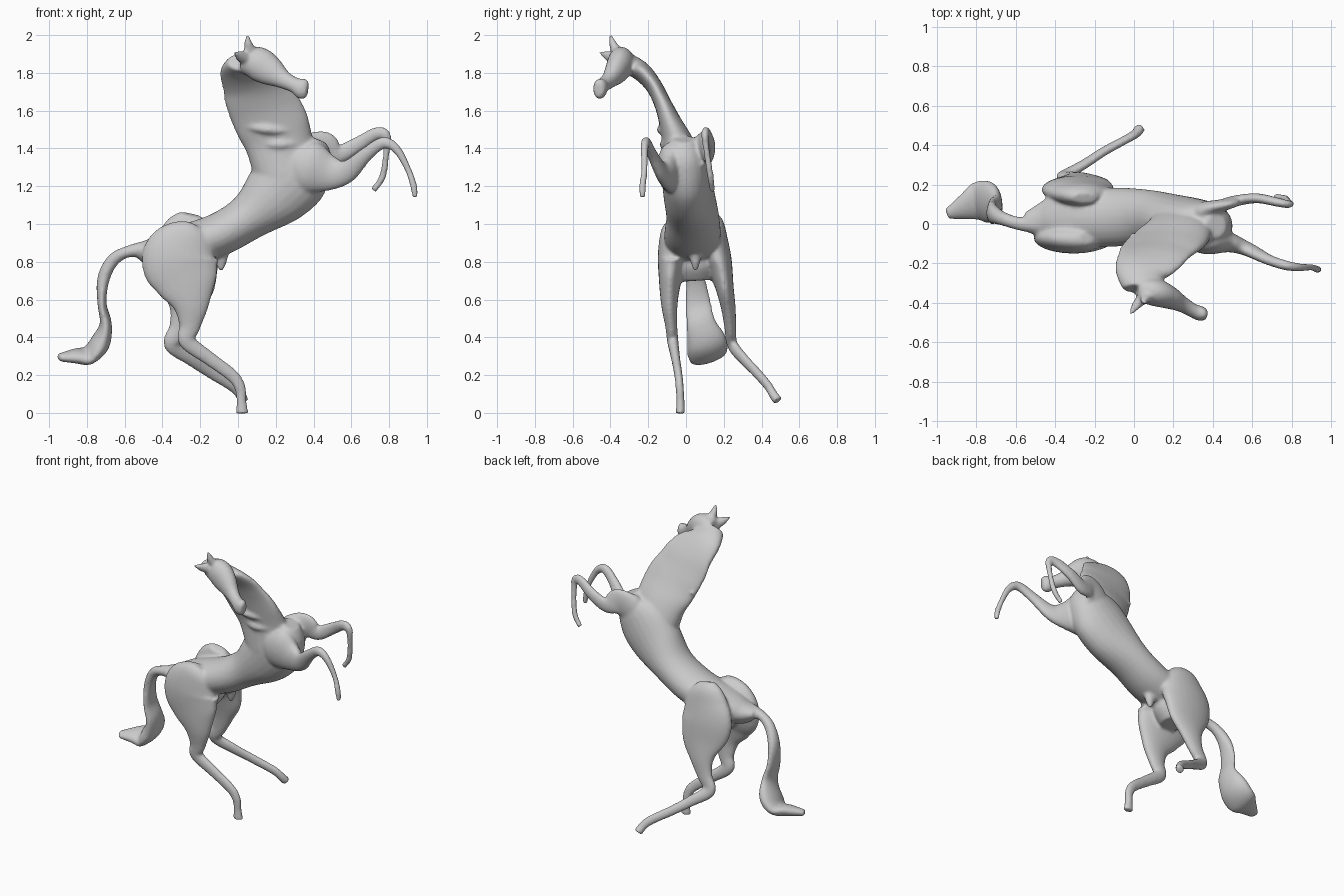
import bpy, bmesh, math
from mathutils import Vector

SIDES, STEPS = 24, 6
parts = []


def spline(a, b, c, d, t):
    return 0.5 * (2 * b + (c - a) * t + (2 * a - 5 * b + 4 * c - d) * t * t
                  + (3 * b - a - 3 * c + d) * t ** 3)


def limb(name, stations, ref=(0, 1, 0)):
    """Closed elliptical loft; station = x, y, z, half depth, half width along ref."""
    n, path = len(stations), []
    for i in range(n - 1):
        q = [stations[min(max(i + k, 0), n - 1)] for k in (-1, 0, 1, 2)]
        for s in range(STEPS):
            path.append([spline(*v, s / STEPS) for v in zip(*q)])
    path.append(list(stations[-1]))
    pts = [Vector(p[:3]) for p in path]
    bm, rings = bmesh.new(), []
    for i, p in enumerate(path):
        t = (pts[min(i + 1, len(pts) - 1)] - pts[max(i - 1, 0)]).normalized()
        r = Vector(ref)
        side = (r - t * r.dot(t)).normalized()
        up = t.cross(side)
        h, w = max(p[3], 0.004), max(p[4], 0.004)
        rings.append([bm.verts.new(pts[i] + side * w * math.cos(a) + up * h * math.sin(a))
                      for a in (2 * math.pi * k / SIDES for k in range(SIDES))])
    for r0, r1 in zip(rings, rings[1:]):
        for k in range(SIDES):
            m = (k + 1) % SIDES
            bm.faces.new((r0[k], r0[m], r1[m], r1[k]))
    bm.faces.new(rings[0][::-1])
    bm.faces.new(rings[-1])
    bmesh.ops.recalc_face_normals(bm, faces=bm.faces)
    me = bpy.data.meshes.new(name)
    bm.to_mesh(me)
    bm.free()
    ob = bpy.data.objects.new(name, me)
    bpy.context.collection.objects.link(ob)
    parts.append(ob)


# trunk, rump to chest
limb("trunk", [(-.54, .0, .865, .03, .04), (-.45, .01, .85, .08, .085), (-.3, .03, .88, .11, .14),
               (-.1, .035, .945, .115, .15), (.06, .035, 1.04, .125, .14), (.2, .015, 1.16, .18, .135),
               (.3, .0, 1.27, .195, .13), (.38, -.01, 1.37, .14, .115), (.415, -.01, 1.45, .055, .06)])
limb("croup", [(-.55, .01, .865, .03, .05), (-.45, .02, .86, .07, .1), (-.35, .035, .895, .08, .15),
               (-.25, .04, .93, .075, .165), (-.12, .04, .98, .05, .13), (0, .035, 1.06, .03, .09)])
limb("groin", [(-.28, .05, .9, .12, .13), (-.28, .055, .78, .13, .12), (-.28, .06, .7, .08, .09)])
limb("sheath", [(-.1, .05, .9, .06, .045), (-.09, .05, .81, .035, .028), (-.09, .05, .755, .012, .012)])

# neck, swung sideways, with shallow skin folds
limb("neck", [(.25, -.01, 1.28, .12, .17), (.22, -.04, 1.42, .085, .18), (.18, -.08, 1.53, .06, .195),
              (.13, -.12, 1.63, .046, .19), (.085, -.17, 1.73, .044, .175),
              (.035, -.24, 1.81, .052, .135), (.03, -.33, 1.86, .055, .085)], (1, 0, 0))
limb("neck_fold_upper", [(-.02, -.06, 1.53, .012, .02), (.16, -.12, 1.5, .028, .035), (.36, -.07, 1.49, .015, .03)])
limb("neck_fold_lower", [(.06, -.04, 1.44, .012, .02), (.22, -.11, 1.42, .028, .03), (.39, -.05, 1.44, .02, .03)])

# head and ears
limb("head", [(.02, -.33, 1.86, .06, .06), (.1, -.345, 1.85, .09, .07), (.17, -.37, 1.81, .08, .06),
              (.24, -.405, 1.765, .05, .042), (.3, -.44, 1.735, .042, .036),
              (.34, -.455, 1.717, .057, .038), (.37, -.462, 1.712, .042, .025)])
limb("ear_far", [(.07, -.36, 1.9, .035, .03), (.055, -.385, 1.95, .025, .022), (.05, -.4, 2.005, .006, .006)])
limb("ear_near", [(.05, -.37, 1.87, .035, .03), (.01, -.415, 1.89, .028, .022), (-.02, -.46, 1.91, .006, .006)])

# folded front legs
limb("front_leg_near", [(.3, -.06, 1.33, .1, .07), (.38, -.075, 1.3, .14, .08), (.49, -.095, 1.27, .095, .05),
                        (.58, -.13, 1.28, .06, .035), (.68, -.18, 1.37, .038, .027), (.77, -.21, 1.43, .032, .025),
                        (.84, -.22, 1.395, .024, .021), (.9, -.22, 1.29, .018, .017), (.93, -.23, 1.2, .019, .019),
                        (.938, -.23, 1.14, .015, .015)])
limb("front_leg_far", [(.28, .03, 1.34, .06, .05), (.36, .055, 1.36, .1, .06), (.45, .095, 1.405, .09, .032),
                       (.53, .12, 1.37, .052, .028), (.63, .13, 1.42, .041, .025), (.73, .11, 1.478, .034, .023),
                       (.782, .1, 1.47, .028, .02), (.785, .11, 1.38, .018, .017), (.765, .13, 1.25, .019, .018),
                       (.715, .14, 1.178, .017, .015)])

# hind legs
limb("hind_leg_near", [(-.24, -.07, 1.0, .04, .03), (-.26, -.075, .95, .13, .06), (-.305, -.07, .82, .205, .08),
                       (-.275, -.085, .69, .17, .058), (-.25, -.088, .57, .1, .043), (-.255, -.078, .46, .058, .032),
                       (-.27, -.07, .38, .046, .03), (-.155, -.055, .29, .038, .024), (-.03, -.04, .197, .035, .022),
                       (.012, -.033, .13, .03, .022), (.018, -.03, .06, .027, .022), (.022, -.03, -.004, .035, .025)])
limb("hind_leg_far", [(-.25, .13, 1.05, .06, .03), (-.26, .145, 1.0, .12, .055), (-.27, .155, .92, .16, .065),
                      (-.285, .175, .8, .185, .068), (-.27, .205, .66, .15, .048), (-.28, .225, .55, .088, .038),
                      (-.31, .235, .45, .056, .031), (-.35, .245, .362, .044, .028), (-.25, .305, .285, .036, .024),
                      (-.15, .37, .217, .032, .023), (-.03, .435, .142, .03, .022), (.01, .46, .1, .028, .024),
                      (.03, .486, .063, .03, .027)])

# tail flaring to a twisted brush
limb("tail", [(-.44, 0, .865, .06, .06), (-.57, 0, .857, .032, .036), (-.66, .025, .81, .034, .035),
              (-.712, .05, .71, .033, .05), (-.72, .065, .58, .024, .068), (-.7, .08, .47, .032, .08),
              (-.73, .11, .37, .052, .108), (-.79, .11, .305, .042, .105), (-.86, .085, .3, .036, .068),
              (-.95, .05, .293, .02, .028)], (0, 1, .3))

# fuse all parts into one smooth skin
bpy.ops.object.select_all(action='DESELECT')
for ob in parts:
    ob.select_set(True)
bpy.context.view_layer.objects.active = parts[0]
bpy.ops.object.join()
horse = bpy.context.object
horse.name = "rearing_horse"
rm = horse.modifiers.new("skin", 'REMESH')
rm.mode = 'VOXEL'
rm.voxel_size = 0.009
rm.use_smooth_shade = True
sm = horse.modifiers.new("soften", 'SMOOTH')
sm.factor = 0.5
sm.iterations = 10
